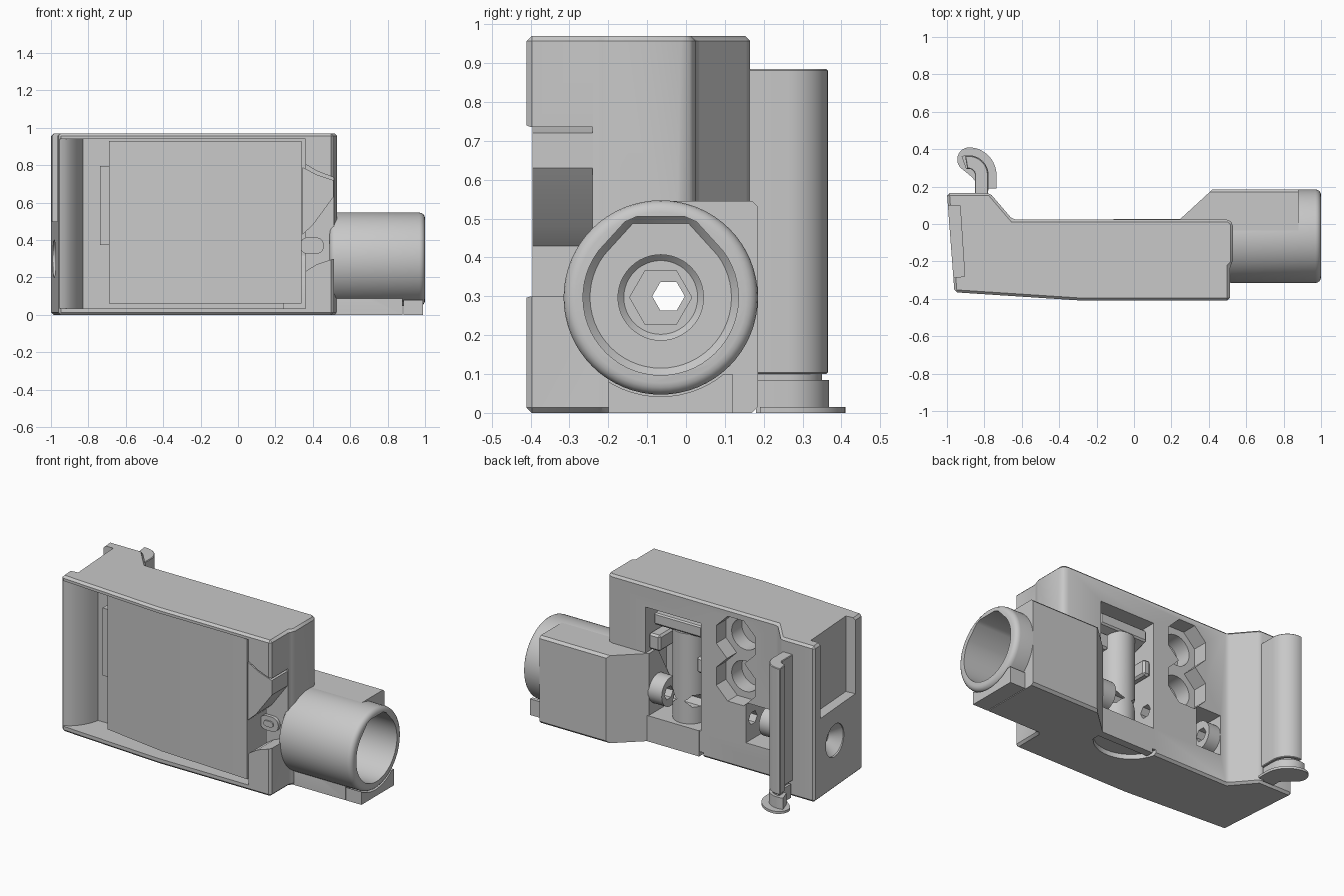
import bpy
import bmesh
from math import sin, cos, pi, radians
from mathutils import Vector

old = bpy.data.objects.get("Cube")
if old:
    bpy.data.objects.remove(old, do_unlink=True)

grey = bpy.data.materials.new("light_grey")
grey.use_nodes = True
COLOR = (0.58, 0.58, 0.58, 1)
grey.diffuse_color = COLOR
grey.node_tree.nodes["Principled BSDF"].inputs["Base Color"].default_value = COLOR

parts = []


def activate(obj):
    bpy.ops.object.select_all(action='DESELECT')
    obj.select_set(True)
    bpy.context.view_layer.objects.active = obj


def prism(name, pts, axis, lo, hi, bevel=0, segments=1, keep=True):
    """Extrude a 2D outline along x (y,z), y (x,z) or z (x,y)."""
    place = {'x': lambda p, t: (t, p[0], p[1]),
             'y': lambda p, t: (p[0], t, p[1]),
             'z': lambda p, t: (p[0], p[1], t)}[axis]
    bm = bmesh.new()
    face = bm.faces.new([bm.verts.new(place(p, lo)) for p in pts])
    grown = bmesh.ops.extrude_face_region(bm, geom=[face])["geom"]
    moved = [v for v in grown if isinstance(v, bmesh.types.BMVert)]
    bmesh.ops.translate(bm, verts=moved, vec=Vector(place((0, 0), hi - lo)))
    bmesh.ops.recalc_face_normals(bm, faces=bm.faces)
    mesh = bpy.data.meshes.new(name)
    bm.to_mesh(mesh)
    bm.free()
    mesh.materials.append(grey)
    obj = bpy.data.objects.new(name, mesh)
    bpy.context.collection.objects.link(obj)
    if bevel:
        mod = obj.modifiers.new("edge", 'BEVEL')
        mod.width, mod.segments = bevel, segments
        mod.limit_method, mod.angle_limit = 'ANGLE', radians(30)
        activate(obj)
        bpy.ops.object.modifier_apply(modifier=mod.name)
    if keep:
        parts.append(obj)
    return obj


def rect(a0, a1, b0, b1):
    return [(a0, b0), (a1, b0), (a1, b1), (a0, b1)]


def ring(a, b, r, n=48, start=0, sweep=2 * pi):
    return [(a + r * cos(start + sweep * i / n), b + r * sin(start + sweep * i / n))
            for i in range(n if sweep == 2 * pi else n + 1)]


def cut(targets, pts, axis, lo, hi, bevel=0):
    tool = prism("cutter", pts, axis, lo, hi, bevel, keep=False)
    for obj in targets:
        mod = obj.modifiers.new("cut", 'BOOLEAN')
        mod.operation, mod.solver, mod.object = 'DIFFERENCE', 'EXACT', tool
        activate(obj)
        bpy.ops.object.modifier_apply(modifier=mod.name)
    bpy.data.objects.remove(tool, do_unlink=True)


# Main housing
body = prism("housing", [(-1, .165), (-.77, .165), (-.65, .025), (.505, .025), (.53, 0),
                         (.53, -.205), (.512, -.225), (.512, -.41), (-.27, -.41),
                         (-.96, -.365)], 'z', 0, .97, bevel=.014)

# Front tray with a convex left lip
cut([body], [(-.965, -.5), (-.955, -.355), (-.925, -.345), (-.895, -.32), (-.865, -.28),
             (-.845, -.24), (-.83, -.19), (.36, -.19), (.36, -.5)], 'z', .035, .94)
# Opening between the two right corner posts
cut([body], [(.34, .81), (.37, .8), (.42, .77), (.51, .735), (.6, .735), (.6, .3),
             (.51, .3), (.42, .27), (.34, .22)], 'y', -.5, -.24)
# Open-topped pocket and conical seat on the left end
cut([body], [(-1.1, .1), (-.93, .1), (-.905, -.28), (-1.1, -.3)], 'z', .5, 1.1)
cut([body], ring(-.06, .3, .1), 'x', -1.12, -.91, bevel=.06)

# Rear window, octagonal pockets with bores, and the small square port
cut([body], rect(-.12, .26, .16, .83), 'y', -.18, .1)
for z in (.79, .53):
    cut([body], ring(-.36, z, .145, 8, pi / 8), 'y', -.07, .1)
    cut([body], ring(-.36, z, .095, 32), 'y', -.17, .1)
cut([body], rect(-.6, -.43, .17, .42), 'y', -.17, .1)
# Shallow round relief under the window
cut([body], ring(.07, .06, .21), 'z', -.1, .03)

# Window fittings
column = prism("window_column", ring(.04, -.1, .1), 'z', .15, .72)
prism("window_header", [(-.18, .66), (-.01, .72), (-.01, .79), (-.18, .79)],
      'x', -.1, .23, bevel=.008)
prism("window_tongue", rect(-.11, .25, 0, .16), 'y', -.02, .028)
for x0, x1, z in ((.18, .26, .56), (-.12, -.07, .5)):
    prism("window_catch", rect(x0, x1, z, z + .1), 'y', -.14, 0, bevel=.012)
# Rounded passage walls showing in the window and the port
sleeves = [prism("passage_sleeve", ring(-.065, .3, .09, 32), 'x', x0, x1)
           for x0, x1 in ((.15, .28), (-.61, -.52))]

# Front cover, slightly faceted, with its side tab
prism("front_cover", [(-.69, -.3), (-.27, -.365), (.34, -.395), (.34, -.18), (-.69, -.18)],
      'z', .06, .93)
prism("cover_tab", rect(-.737, -.68, .375, .795), 'y', -.28, -.18)

# Sloped gusset under the upper post, and oval boss
prism("corner_gusset", [(.345, .43), (.4, .48), (.51, .63), (.51, .72), (.42, .75), (.345, .79)],
      'y', -.395, -.22)
oval = ring(.415, .37, .045, 12, -pi / 2, pi) + ring(.375, .37, .045, 12, pi / 2, pi)
prism("oval_boss", oval, 'y', -.26, -.22)
slot = ring(.41, .37, .018, 8, -pi / 2, pi) + ring(.38, .37, .018, 8, pi / 2, pi)
prism("oval_boss_core", slot, 'y', -.268, -.25)

# Barrel with supporting block and foot
barrel = prism("barrel", ring(-.065, .297, .25, 64), 'x', .49, 1, bevel=.03, segments=4)
block = prism("barrel_block", [(-.2, 0), (.17, 0), (.185, .015), (.185, .53), (.17, .545),
                               (-.065, .545), (-.2, .3)], 'x', .24, .88)
cut([block], [(.1, -.108), (.24, .02), (.42, .185), (.42, .3), (.1, .3)], 'z', -.1, 1)
foot = prism("barrel_foot", rect(-.2, .12, 0, .1), 'x', .885, .99)
cut([foot], ring(-.065, .297, .255, 64), 'x', .8, 1.1)

# Keyed bore, round counterbore, hexagonal socket and narrow passage
key = ring(-.065, .297, .2, 40, radians(143), radians(254)) + [(.015, .505), (-.145, .505)]
cut([barrel, block], key, 'x', .6, 1.1, bevel=.018)
cut([barrel, block], ring(-.065, .297, .11), 'x', .56, .7, bevel=.015)
cut([body, barrel, block], ring(-.065, .297, .08, 6), 'x', .4, .65)
cut([body, barrel, block, column] + sleeves, ring(-.045, .3, .042, 6), 'x', -1.2, .65)


# Hooked rail on the rear left, with a base and a rounded flange
def hook(y0, inner, outer, sweep):
    cx, cy = -.885, .26
    outside = ring(cx, cy, outer, 16, 0, sweep)
    inside = ring(cx, cy, inner, 16, 0, sweep)[::-1]
    return [(cx + inner, y0), (cx + outer, y0)] + outside + inside


prism("hook_rail", hook(.15, .035, .105, radians(100)), 'z', .1, .885, bevel=.012)
prism("hook_base", hook(.18, .035, .108, radians(110)), 'z', 0, .085)
prism("hook_neck", hook(.18, .05, .09, radians(90)), 'z', .08, .11)
flange = ([(-.82, .19), (-.735, .19)] + ring(-.885, .26, .15, 16, 0, radians(90))
          + ring(-.88, .345, .065, 12, radians(100), radians(125)) + [(-.865, .25)])
prism("hook_flange", flange, 'z', 0, .015)

for obj in parts:
    activate(obj)
    bpy.ops.object.shade_smooth_by_angle(angle=radians(30))
